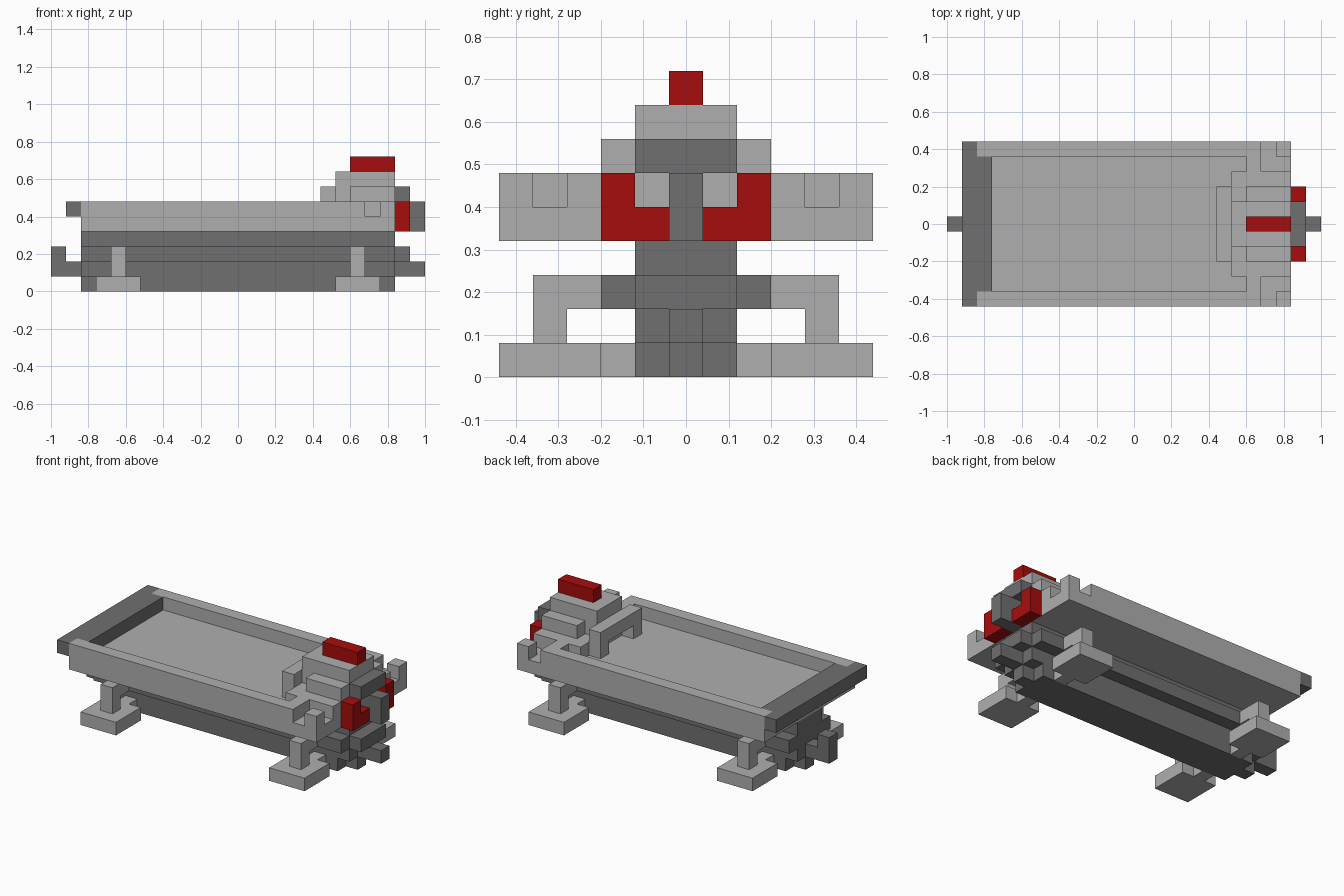
import bpy, bmesh

if "Cube" in bpy.data.objects:
    bpy.data.objects.remove(bpy.data.objects["Cube"])


def make_material(name, rgb):
    m = bpy.data.materials.new(name)
    m.use_nodes = True
    m.diffuse_color = (*rgb, 1)
    bsdf = next(n for n in m.node_tree.nodes if n.type == "BSDF_PRINCIPLED")
    bsdf.inputs["Base Color"].default_value = (*rgb, 1)
    return m


LIGHT = make_material("light grey", (0.43, 0.43, 0.43))
DARK = make_material("dark grey", (0.16, 0.16, 0.16))
RED = make_material("red", (0.39, 0.004, 0.004))


def part(name, mat, *boxes):
    """One object from boxes given as (x0, x1, y0, y1, z0, z1)."""
    bm = bmesh.new()
    for x0, x1, y0, y1, z0, z1 in boxes:
        vs = bmesh.ops.create_cube(bm, size=1)["verts"]
        for v in vs:
            v.co = (x1 if v.co.x > 0 else x0,
                    y1 if v.co.y > 0 else y0,
                    z1 if v.co.z > 0 else z0)
    me = bpy.data.meshes.new(name)
    bm.to_mesh(me)
    bm.free()
    me.materials.append(mat)
    ob = bpy.data.objects.new(name, me)
    bpy.context.collection.objects.link(ob)
    return ob


def pair(name, mat, *boxes):
    """The same part on the +y side and mirrored to the -y side."""
    part(name + "_back", mat, *boxes)
    part(name + "_front", mat, *[(a, b, -d, -c, e, f) for a, b, c, d, e, f in boxes])


# Lower hull: keel, body and side rails
part("keel", DARK, (-0.76, 0.76, -0.12, 0.12, 0, 0.08),
     (-0.84, -0.76, -0.04, 0.04, 0, 0.08), (0.76, 0.84, -0.04, 0.04, 0, 0.08))
part("hull_body", DARK, (-0.84, 0.84, -0.12, 0.12, 0.08, 0.32))
pair("side_rail", DARK, (-0.84, 0.84, 0.12, 0.20, 0.16, 0.24))

# Bumper and couplings at the two ends
part("nose_bumper", DARK, (0.84, 0.92, -0.12, 0.12, 0.16, 0.24))
part("nose_coupling", DARK, (0.84, 1.0, -0.04, 0.04, 0.08, 0.16))
part("tail_coupling", DARK, (-0.92, -0.84, -0.04, 0.04, 0.08, 0.16),
     (-1.0, -0.92, -0.04, 0.04, 0.08, 0.24))

# Four legs: arm, post and flat foot with an inner tab
for end, cx in (("nose", 0.64), ("tail", -0.64)):
    a, b = cx - 0.04, cx + 0.04
    pair(end + "_leg", LIGHT, (a, b, 0.20, 0.28, 0.16, 0.24),
         (a, b, 0.28, 0.36, 0.08, 0.24))
    pair(end + "_foot", LIGHT, (cx - 0.12, cx + 0.12, 0.20, 0.44, 0, 0.08),
         (a, b, 0.12, 0.20, 0, 0.08))

# Cargo tray with raised walls and stepped fore deck
part("tray_floor", LIGHT, (-0.84, 0.84, -0.44, 0.44, 0.32, 0.40))
pair("tray_wall", LIGHT, (-0.84, 0.68, 0.36, 0.44, 0.40, 0.48),
     (0.60, 0.68, 0.28, 0.36, 0.40, 0.48))
part("fore_deck", LIGHT, (0.52, 0.84, -0.28, 0.28, 0.40, 0.48))
pair("corner_post", LIGHT, (0.76, 0.84, 0.36, 0.44, 0.40, 0.48))
part("tail_wall", DARK, (-0.92, -0.84, -0.44, 0.44, 0.40, 0.48),
     (-0.84, -0.76, -0.36, 0.36, 0.40, 0.48))

# Arch behind the cab
part("arch", LIGHT, (0.44, 0.52, -0.20, 0.20, 0.48, 0.56),
     (0.44, 0.52, 0.12, 0.20, 0.40, 0.48), (0.44, 0.52, -0.20, -0.12, 0.40, 0.48))

# Stepped cab with crest
part("cab_core", LIGHT, (0.52, 0.84, -0.12, 0.12, 0.48, 0.64))
pair("cab_side", LIGHT, (0.60, 0.84, 0.12, 0.20, 0.48, 0.56))
part("cab_crest", RED, (0.60, 0.84, -0.04, 0.04, 0.64, 0.72))

# Nose: brow, ridge and red cheeks
part("brow", DARK, (0.84, 0.92, -0.12, 0.12, 0.48, 0.56))
part("nose_ridge", DARK, (0.84, 1.0, -0.04, 0.04, 0.32, 0.48))
pair("cheek", RED, (0.84, 0.92, 0.04, 0.12, 0.32, 0.40),
     (0.84, 0.92, 0.12, 0.20, 0.32, 0.48))
